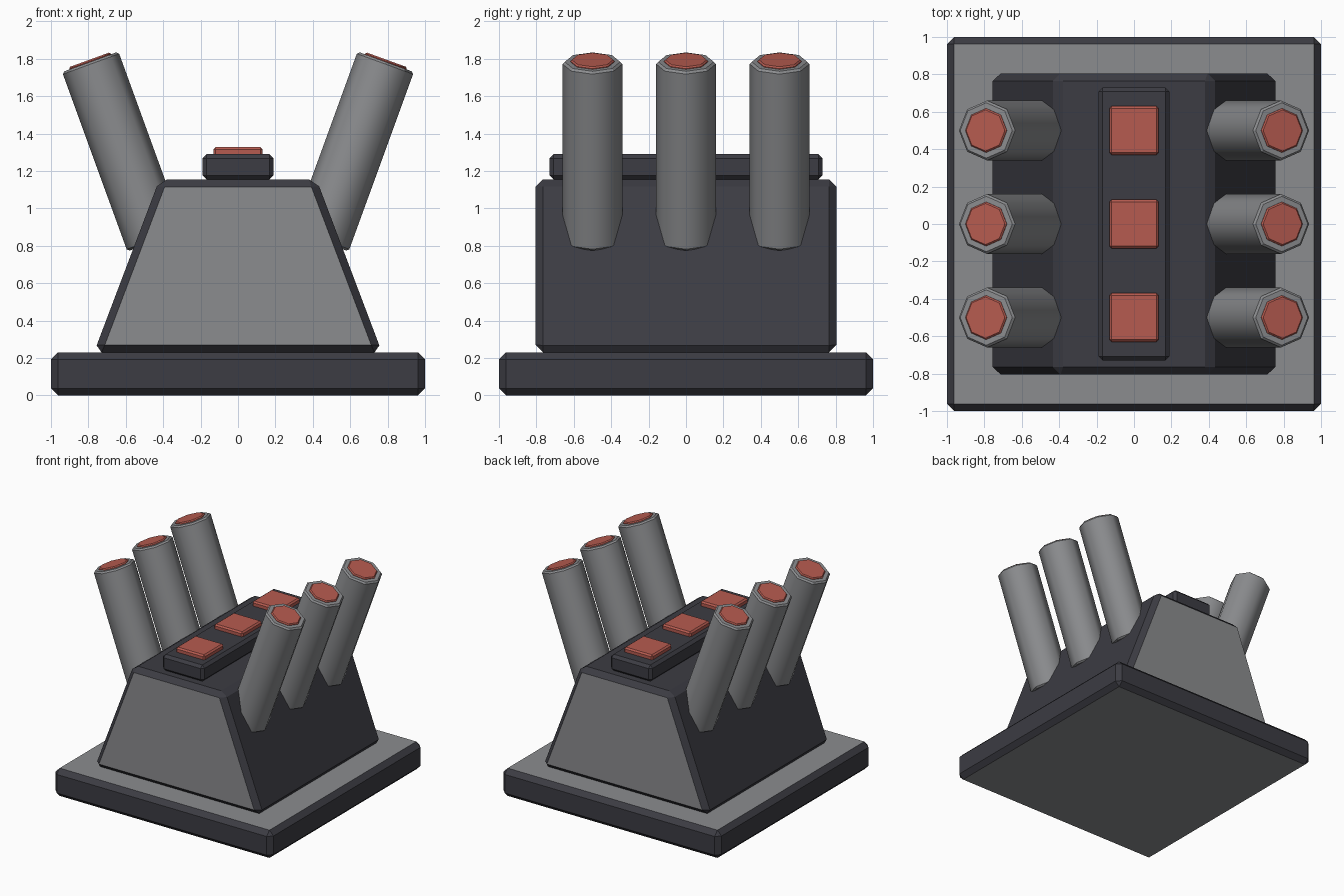
import bpy, bmesh, math
from mathutils import Matrix, Vector

if "Cube" in bpy.data.objects:
    bpy.data.objects.remove(bpy.data.objects["Cube"])


def material(name, rgb):
    m = bpy.data.materials.new(name)
    m.diffuse_color = (*rgb, 1.0)
    m.use_nodes = True
    m.node_tree.nodes["Principled BSDF"].inputs["Base Color"].default_value = m.diffuse_color
    return m


DARK = material("dark charcoal", (0.045, 0.045, 0.056))
GREY = material("mid grey", (0.26, 0.265, 0.275))
RED = material("muted red", (0.47, 0.105, 0.08))


def finish(bm, name, mats, bevel, panel=None, matrix=None, smooth=None):
    """Chamfer all edges, paint panels by face normal, and add the object."""
    bmesh.ops.bevel(bm, geom=bm.edges[:], offset=bevel, segments=1,
                    affect='EDGES', clamp_overlap=True)
    bm.normal_update()
    for f in bm.faces:
        f.material_index = 1 if panel and panel(f.normal) else 0
        f.smooth = bool(smooth and smooth(f.normal))
    if matrix:
        bm.transform(matrix)
    bmesh.ops.recalc_face_normals(bm, faces=bm.faces[:])
    me = bpy.data.meshes.new(name)
    bm.to_mesh(me)
    bm.free()
    for m in mats:
        me.materials.append(m)
    ob = bpy.data.objects.new(name, me)
    bpy.context.collection.objects.link(ob)
    return ob


def block(name, bottom, top, z0, z1, y, mats, bevel, panel=None, cy=0.0):
    """Box whose half width runs from bottom to top."""
    bm = bmesh.new()
    bmesh.ops.create_cube(bm, size=2)
    for v in bm.verts:
        up = v.co.z > 0
        v.co = Vector((v.co.x * (top if up else bottom), v.co.y * y + cy,
                       z1 if up else z0))
    return finish(bm, name, mats, bevel, panel)


def rod(name, radius, length, mat, bevel, matrix, smooth=None):
    """Eight-sided cylinder standing on its own origin."""
    bm = bmesh.new()
    bmesh.ops.create_cone(bm, cap_ends=True, segments=8, radius1=radius,
                          radius2=radius, depth=length,
                          matrix=Matrix.Translation((0, 0, length / 2)))
    return finish(bm, name, [mat], bevel, None, matrix, smooth)


def end_bevel_rod(name, radius, length, mat, bevel, matrix):
    """Eight-sided cylinder with chamfered rims and smooth sides."""
    bm = bmesh.new()
    rings = []
    for z, r in ((0, radius - bevel), (bevel, radius),
                 (length - bevel, radius), (length, radius - bevel)):
        rings.append([bm.verts.new((r * math.cos(i * math.pi / 4),
                                    r * math.sin(i * math.pi / 4), z))
                      for i in range(8)])
    bm.faces.new(rings[0][::-1])
    bm.faces.new(rings[-1])
    for k in range(3):
        for i in range(8):
            j = (i + 1) % 8
            f = bm.faces.new((rings[k][i], rings[k][j],
                              rings[k + 1][j], rings[k + 1][i]))
            f.smooth = k == 1
    bm.transform(matrix)
    me = bpy.data.meshes.new(name)
    bm.to_mesh(me)
    bm.free()
    me.materials.append(mat)
    ob = bpy.data.objects.new(name, me)
    bpy.context.collection.objects.link(ob)
    return ob


# Base slab with grey top and underside
block("base", 1, 1, 0, 0.23, 1, [DARK, GREY], 0.038,
      lambda n: abs(n.z) > 0.99)

# Tapered housing with grey end panels
block("housing", 0.77, 0.42, 0.23, 1.155, 0.805, [DARK, GREY], 0.04,
      lambda n: abs(n.y) > 0.99)

# Raised rail along the top
block("top_rail", 0.19, 0.19, 1.155, 1.29, 0.73, [DARK], 0.022)

TILT = math.radians(20)
for row, y in enumerate((-0.5, 0.0, 0.5), 1):
    # Square button on the rail
    block(f"button_{row}", 0.132, 0.132, 1.27, 1.328, 0.13, [RED], 0.012, cy=y)
    # Leaning tubes with red caps, one on each side
    for side, label in ((-1, "left"), (1, "right")):
        place = (Matrix.Translation((side * 0.441, y, 0.825))
                 @ Matrix.Rotation(side * TILT, 4, 'Y'))
        end_bevel_rod(f"tube_{label}_{row}", 0.16, 1.02, GREY, 0.012, place)
        end_bevel_rod(f"tube_cap_{label}_{row}", 0.118, 0.05, RED, 0.008,
                      place @ Matrix.Translation((0, 0, 0.982)))
